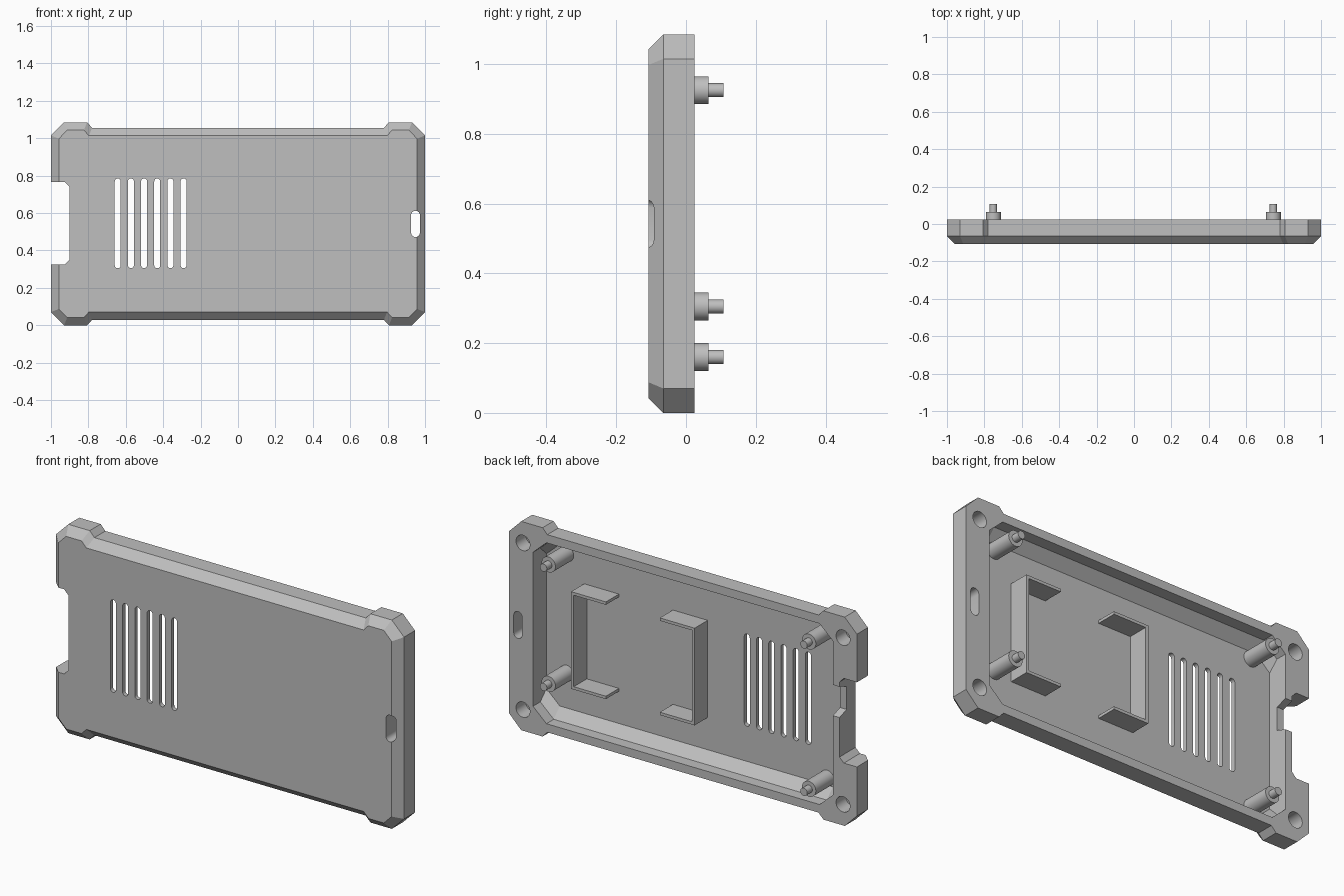
import bpy, bmesh, math

cube = bpy.data.objects.get("Cube")
if cube:
    bpy.data.objects.remove(cube, do_unlink=True)

MID = 0.5425              # height of the centre line
BACK, FLOOR, FRONT = 0.025, -0.085, -0.107

grey = bpy.data.materials.new("plain_grey")
grey.use_nodes = True
grey.diffuse_color = (0.52, 0.52, 0.52, 1)
grey.node_tree.nodes["Principled BSDF"].inputs["Base Color"].default_value = (0.52, 0.52, 0.52, 1)


def loft(name, sections):
    """Solid through (y, [(x, z), ...]) sections with equal point counts."""
    bm = bmesh.new()
    loops = [[bm.verts.new((x, y, z)) for x, z in pts] for y, pts in sections]
    n = len(loops[0])
    for a, b in zip(loops, loops[1:]):
        for i in range(n):
            bm.faces.new((a[i], a[(i + 1) % n], b[(i + 1) % n], b[i]))
    bm.faces.new(loops[0])
    bm.faces.new(loops[-1])
    bmesh.ops.recalc_face_normals(bm, faces=bm.faces)
    mesh = bpy.data.meshes.new(name)
    bm.to_mesh(mesh)
    bm.free()
    mesh.materials.append(grey)
    obj = bpy.data.objects.new(name, mesh)
    bpy.context.collection.objects.link(obj)
    return obj


def prism(name, pts, y0, y1):
    return loft(name, [(y0, pts), (y1, pts)])


def four_way(quarter):
    """Mirror a quarter outline (from the side to the top) about both axes."""
    q, r = quarter, quarter[::-1]
    pts = q + [(-x, z) for x, z in r] + [(-x, -z) for x, z in q] + [(x, -z) for x, z in r]
    return [(x, z + MID) for x, z in pts]


def rect(x0, x1, z0, z1):
    return [(x0, z0), (x1, z0), (x1, z1), (x0, z1)]


def disc(x, z, r, n=32):
    return [(x + r * math.cos(math.tau * i / n), z + r * math.sin(math.tau * i / n)) for i in range(n)]


def stadium(x, z0, z1, r, n=8):
    arc = [(r * math.cos(math.pi * i / n), r * math.sin(math.pi * i / n)) for i in range(n + 1)]
    return [(x + a, z1 - r + b) for a, b in arc] + [(x - a, z0 + r - b) for a, b in arc]


def smooth(obj):
    bpy.ops.object.select_all(action='DESELECT')
    obj.select_set(True)
    bpy.context.view_layer.objects.active = obj
    bpy.ops.object.shade_smooth_by_angle(angle=math.radians(30))


# Shell with bumped-out corners and a bevelled front edge
outer = four_way([(1, 0.4725), (0.93, 0.5425), (0.807, 0.5425), (0.78, 0.5135)])
inset = four_way([(0.958, 0.455), (0.913, 0.5005), (0.824, 0.5005), (0.797, 0.4715)])
case = loft("case_shell", [(BACK, outer), (-0.065, outer), (FRONT, inset)])

# Hollow back, sloping to the floor along the long sides
rim = four_way([(0.862, 0.40), (0.785, 0.47)])
base = four_way([(0.862, 0.35), (0.785, 0.42)])
cutters = [loft("cavity_cutter", [(0.1, rim), (-0.035, rim), (FLOOR, base)])]

# Vent slots
for i in range(6):
    cutters.append(prism("vent_cutter", stadium(-0.643 + 0.0704 * i, 0.305, 0.785, 0.016), -0.2, 0.1))

# Small slot at one end, port opening and rim notch at the other
cutters.append(prism("end_slot_cutter", stadium(0.949, 0.472, 0.612, 0.024), -0.2, 0.1))
cutters.append(prism("port_cutter", [(-1.1, 0.325), (-0.925, 0.325), (-0.9, 0.35), (-0.9, 0.74),
                                     (-0.925, 0.765), (-1.1, 0.765)], -0.2, 0.1))
cutters.append(loft("notch_cutter", [(-0.033, rect(-1.1, -0.84, 0.575, 0.695)),
                                     (0.04, rect(-1.1, -0.84, 0.55, 0.72))]))

# Blind screw holes in the corners
for x in (-0.92, 0.92):
    for dz in (-0.433, 0.433):
        cutters.append(prism("screw_hole_cutter", disc(x, MID + dz, 0.04), -0.055, 0.1))

bpy.context.view_layer.objects.active = case
for cutter in cutters:
    mod = case.modifiers.new("cut", 'BOOLEAN')
    mod.operation = 'DIFFERENCE'
    mod.solver = 'EXACT'
    mod.object = cutter
    bpy.ops.object.modifier_apply(modifier=mod.name)
    bpy.data.objects.remove(cutter, do_unlink=True)
smooth(case)

# Stepped mounting pegs
for x, z in ((0.745, 0.925), (0.745, 0.305), (-0.752, 0.925), (-0.752, 0.16)):
    smooth(prism("peg_body", disc(x, z, 0.04), FLOOR - 0.005, 0.065))
    smooth(prism("peg_tip", disc(x, z, 0.02), 0.06, 0.107))

# Two facing bracket walls on the floor
for name, x, d in (("left_bracket", 0.645, -1), ("right_bracket", -0.065, 1)):
    t, arm, low, high = 0.015 * d, 0.2 * d, 0.29, 0.795
    prism(name, [(x, low), (x + arm, low), (x + arm, low + 0.015), (x + t, low + 0.015),
                 (x + t, high - 0.015), (x + arm, high - 0.015), (x + arm, high), (x, high)],
          FLOOR - 0.005, 0.022)
